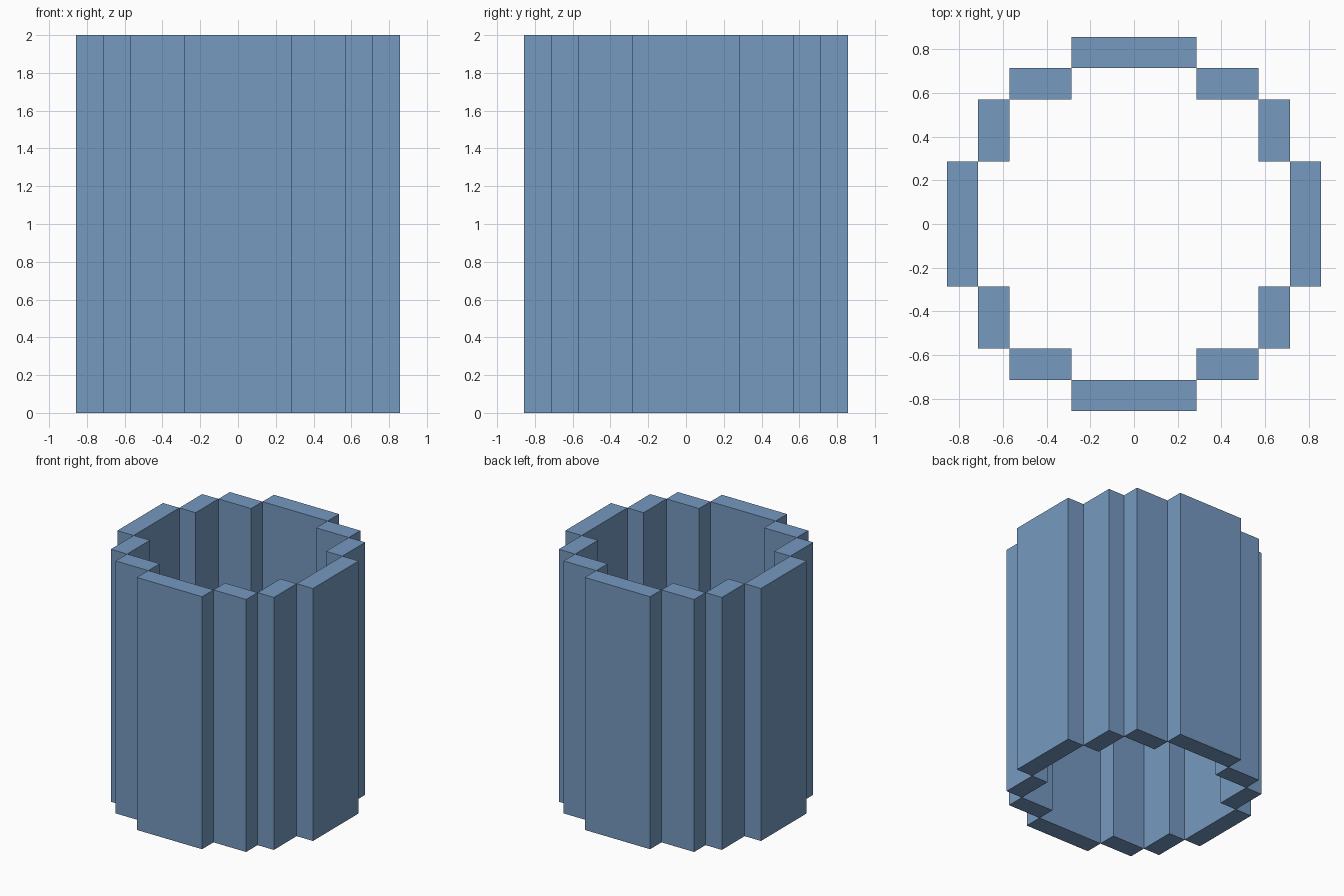
import bpy

cube = bpy.data.objects.get("Cube")
if cube:
    bpy.data.objects.remove(cube, do_unlink=True)

U = 1 / 7        # plan grid unit, also the wall thickness
HEIGHT = 2.0

blue = bpy.data.materials.new("steel blue")
blue.use_nodes = True
colour = (0.18, 0.32, 0.53, 1)
blue.diffuse_color = colour
blue.node_tree.nodes["Principled BSDF"].inputs["Base Color"].default_value = colour


def panel(name, cx, cy, width, depth):
    """Full-height upright slab; plan centre and size given in grid units."""
    bpy.ops.mesh.primitive_cube_add(size=1, location=(cx * U, cy * U, HEIGHT / 2))
    obj = bpy.context.object
    obj.name = name
    obj.scale = (width * U, depth * U, HEIGHT)
    bpy.ops.object.transform_apply(location=False, rotation=False, scale=True)
    obj.data.materials.append(blue)


# Four wide outer walls
for side, s in (("front", -1), ("back", 1)):
    panel(side + "_wall", 0, 5.5 * s, 4, 1)
for side, s in (("right", -1), ("left", 1)):
    panel(side + "_wall", 5.5 * s, 0, 1, 4)

# Two stepped panels at each corner, meeting edge to edge
for y_name, sy in (("front", -1), ("back", 1)):
    for x_name, sx in (("right", -1), ("left", 1)):
        corner = f"{y_name}_{x_name}_corner"
        panel(corner + "_cross_panel", 3 * sx, 4.5 * sy, 2, 1)
        panel(corner + "_side_panel", 4.5 * sx, 3 * sy, 1, 2)
